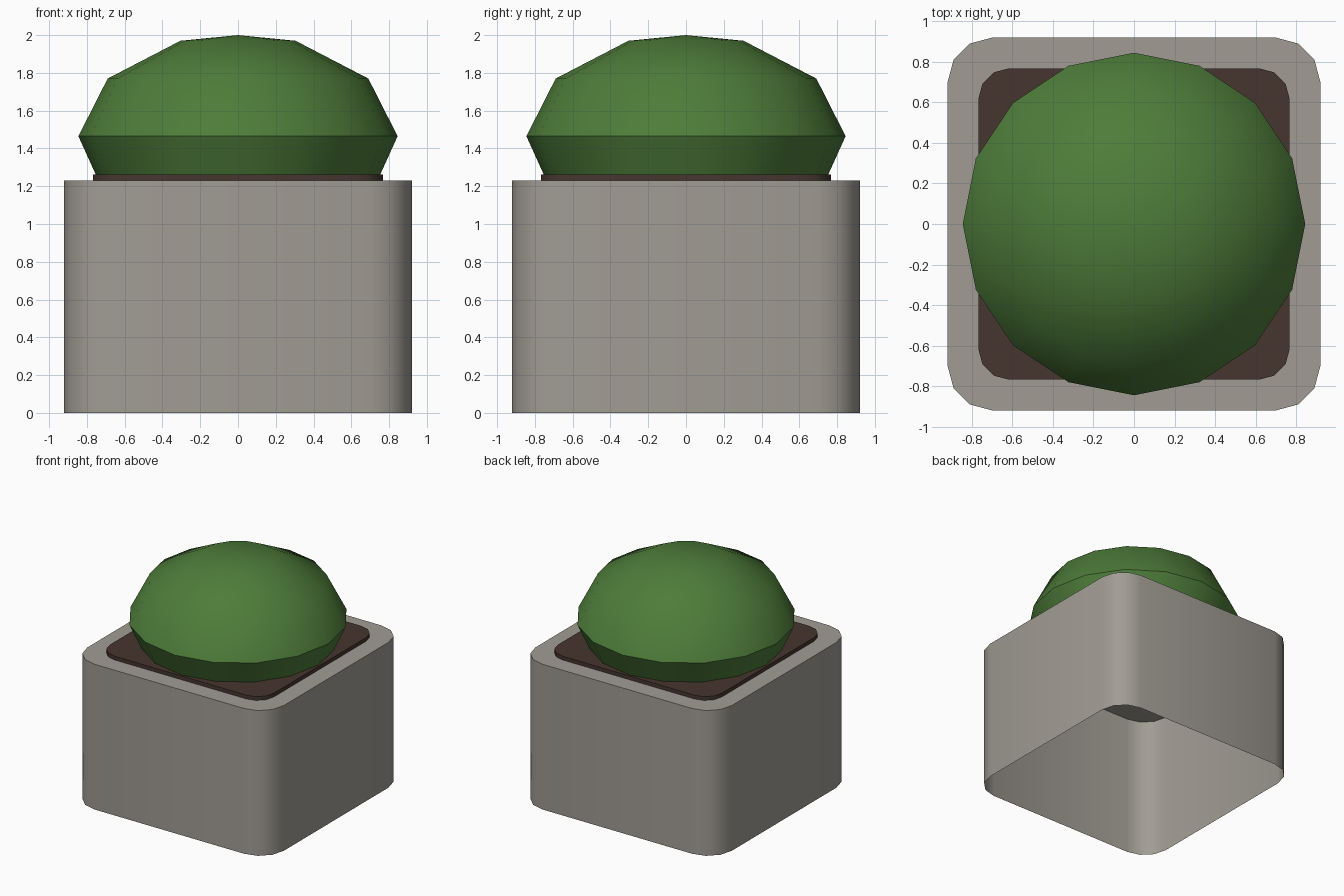
import bpy, bmesh, math

if "Cube" in bpy.data.objects:
    bpy.data.objects.remove(bpy.data.objects["Cube"])


def material(name, rgb):
    m = bpy.data.materials.new(name)
    m.diffuse_color = (*rgb, 1.0)
    m.use_nodes = True
    m.node_tree.nodes["Principled BSDF"].inputs["Base Color"].default_value = m.diffuse_color
    return m


stone = material("stone grey", (0.355, 0.335, 0.296))
earth = material("soil brown", (0.061, 0.036, 0.027))
leaf = material("leaf green", (0.076, 0.202, 0.042))


def rounded_square(half, radius, segments=3):
    """Outline of a square with rounded corners, counter-clockwise."""
    pts = []
    for corner in range(4):
        mid = math.radians(45 + 90 * corner)
        cx = math.copysign(half - radius, math.cos(mid))
        cy = math.copysign(half - radius, math.sin(mid))
        for i in range(segments + 1):
            a = math.radians(90 * corner + 90 * i / segments)
            pts.append((cx + radius * math.cos(a), cy + radius * math.sin(a)))
    return pts


def circle(radius, sides=16):
    return [(radius * math.cos(2 * math.pi * i / sides),
             radius * math.sin(2 * math.pi * i / sides)) for i in range(sides)]


def loft(name, rings, mat, tip=None):
    """Join stacked outlines [(points, z)], open below, closed by a cap or a tip."""
    bm = bmesh.new()
    loops = [[bm.verts.new((x, y, z)) for x, y in pts] for pts, z in rings]
    n = len(loops[0])
    for low, high in zip(loops, loops[1:]):
        for i in range(n):
            j = (i + 1) % n
            bm.faces.new((low[i], low[j], high[j], high[i]))
    top = loops[-1]
    if tip is None:
        bm.faces.new(top)
    else:
        apex = bm.verts.new((0, 0, tip))
        for i in range(n):
            bm.faces.new((top[i], top[(i + 1) % n], apex))
    mesh = bpy.data.meshes.new(name)
    bm.to_mesh(mesh)
    bm.free()
    mesh.materials.append(mat)
    ob = bpy.data.objects.new(name, mesh)
    bpy.context.collection.objects.link(ob)
    bpy.ops.object.select_all(action='DESELECT')
    ob.select_set(True)
    bpy.context.view_layer.objects.active = ob
    bpy.ops.object.shade_smooth_by_angle(angle=math.radians(40))
    return ob


# Planter box, hollow and open underneath
box = rounded_square(0.92, 0.22)
loft("planter_box", [(box, 0.0), (box, 1.23)], stone)

# Soil slab on top of the box
bed = rounded_square(0.768, 0.15)
loft("soil", [(bed, 1.23), (bed, 1.262)], earth)

# Faceted shrub dome
profile = [(0.75, 1.255), (0.845, 1.465), (0.69, 1.77), (0.305, 1.97)]
loft("shrub", [(circle(r), z) for r, z in profile], leaf, tip=2.0)
